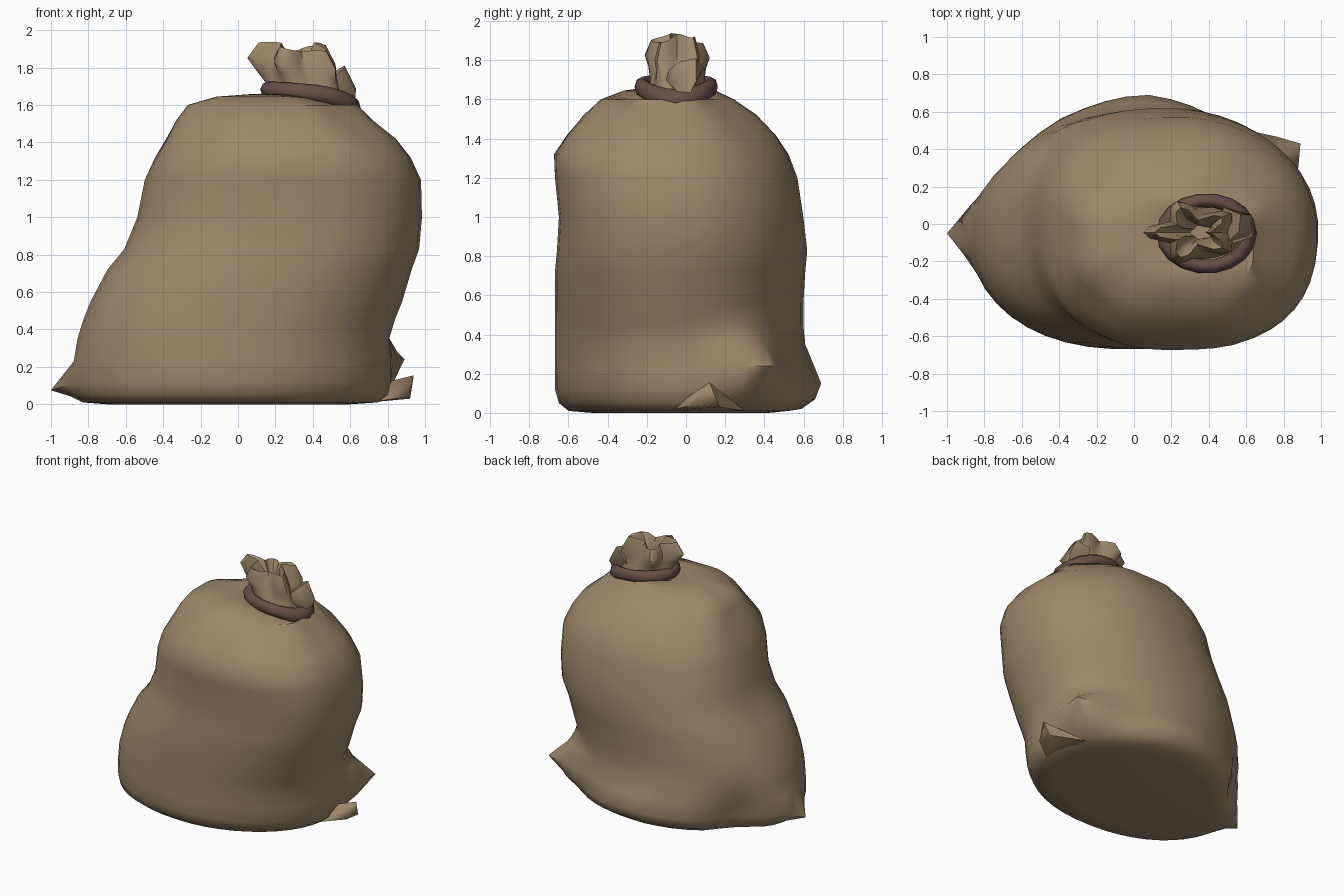
import bpy, bmesh, math
from mathutils import Vector

if "Cube" in bpy.data.objects:
    bpy.data.objects.remove(bpy.data.objects["Cube"])

SIDES = 44


def material(name, rgb):
    m = bpy.data.materials.new(name)
    m.diffuse_color = (*rgb, 1)
    m.use_nodes = True
    m.node_tree.nodes["Principled BSDF"].inputs["Base Color"].default_value = m.diffuse_color
    return m


burlap = material("tan burlap", (0.34, 0.245, 0.147))
cord = material("dark brown cord", (0.135, 0.078, 0.066))


def finish(name, bm, mat, angle=50):
    bmesh.ops.recalc_face_normals(bm, faces=bm.faces)
    me = bpy.data.meshes.new(name)
    bm.to_mesh(me)
    bm.free()
    ob = bpy.data.objects.new(name, me)
    bpy.context.collection.objects.link(ob)
    me.materials.append(mat)
    bpy.ops.object.select_all(action='DESELECT')
    ob.select_set(True)
    bpy.context.view_layer.objects.active = ob
    bpy.ops.object.shade_smooth_by_angle(angle=math.radians(angle))
    return ob


def loft(name, rings, mat, angle=50):
    bm = bmesh.new()
    loops = [[bm.verts.new(p) for p in r] for r in rings]
    for a, b in zip(loops, loops[1:]):
        for i in range(len(a)):
            j = (i + 1) % len(a)
            bm.faces.new((a[i], a[j], b[j], b[i]))
    bm.faces.new(loops[0])
    bm.faces.new(loops[-1])
    return finish(name, bm, mat, angle)


def hull(name, points, mat):
    bm = bmesh.new()
    for p in points:
        bm.verts.new(p)
    bmesh.ops.convex_hull(bm, input=bm.verts)
    loose = [v for v in bm.verts if not v.link_faces]
    bmesh.ops.delete(bm, geom=loose, context='VERTS')
    return finish(name, bm, mat, 70)


def spow(v, e):
    return math.copysign(abs(v) ** e, v)


def pull(rings, target, radius, stretch=1.0, power=1.5):
    """Drag the nearest point of the cloth to the target, with soft falloff."""
    target = Vector(target)
    pts = [p for r in rings for p in r]
    near = min(pts, key=lambda p: (p - target).length).copy()
    move = target - near
    for p in pts:
        d = p - near
        d.z /= stretch
        p += move * max(0, 1 - d.length / radius) ** power
        p.z = max(p.z, 0)


# Sack body: height, left, right, front, back of each ring
profile = [
    (0.00, -0.70, 0.60, -0.48, 0.46),
    (0.01, -0.83, 0.75, -0.60, 0.58),
    (0.05, -0.88, 0.80, -0.65, 0.64),
    (0.12, -0.89, 0.82, -0.67, 0.66),
    (0.23, -0.88, 0.82, -0.67, 0.64),
    (0.35, -0.86, 0.81, -0.67, 0.61),
    (0.45, -0.83, 0.84, -0.67, 0.60),
    (0.55, -0.79, 0.88, -0.67, 0.60),
    (0.72, -0.70, 0.93, -0.67, 0.61),
    (0.83, -0.61, 0.97, -0.66, 0.62),
    (1.00, -0.54, 0.985, -0.65, 0.60),
    (1.20, -0.50, 0.98, -0.67, 0.57),
    (1.32, -0.45, 0.93, -0.68, 0.53),
    (1.42, -0.40, 0.86, -0.62, 0.47),
    (1.52, -0.35, 0.74, -0.54, 0.38),
    (1.60, -0.29, 0.66, -0.45, 0.26),
    (1.645, -0.13, 0.62, -0.33, 0.16),
    (1.66, 0.08, 0.58, -0.22, 0.12),
    (1.62, 0.22, 0.54, -0.17, 0.07),
]
# Corner fullness low and high: (right?, back?) -> exponents
corners = {(True, True): (2.2, 2.0), (False, True): (1.55, 2.4),
           (False, False): (2.2, 2.4), (True, False): (1.9, 2.45)}
rings = []
for z, xl, xr, yf, yb in profile:
    cx, cy = (xl + xr) / 2, (yf + yb) / 2
    pleat = 0.05 * max(0, min(1, (z - 1.25) / 0.3))
    ring = []
    for i in range(SIDES):
        t = 2 * math.pi * (i + 0.5) / SIDES
        c, s = math.cos(t), math.sin(t)
        low, high = corners[(c > 0, s > 0)]
        n = low + (high - low) * min(1, z / 0.8)
        if z > 1.3:
            n = max(2.0, n - 1.2 * (z - 1.3))
        k = 1 - pleat * (0.5 - 0.5 * math.cos(8 * t + 2 * z))
        x = cx + k * (xr - xl) / 2 * spow(c, 2 / n)
        y = cy + k * (yb - yf) / 2 * spow(s, 2 / n)
        drop = max(0, x - 0.3) * 0.24 if z > 1.61 else 0
        ring.append(Vector((x, y, z - drop)))
    rings.append(ring)
# Sag, folds and pinched corners pulled out of the cloth
pull(rings, (-0.64, 0.27, 0.12), 0.28, 1.0, 1.0)     # dent beside the left corner
pull(rings, (-1.00, -0.05, 0.075), 0.20, 0.5)        # left corner
pull(rings, (0.08, 0.69, 0.15), 0.40, 0.5, 1.0)      # low back bulge
pull(rings, (0.89, 0.43, 0.24), 0.32, 0.7, 1.2)      # back right fold
loft("sack_body", rings, burlap, 60)

# Small pinched corner low on the right
hull("right_corner", [(0.94, 0.12, 0.155), (0.92, 0.17, 0.03), (0.91, 0.04, 0.04),
                      (0.76, 0.05, 0.11), (0.70, 0.30, 0.01), (0.70, -0.10, 0.01)], burlap)

# Gathered mouth: flared star pleats, folding back inside at the top
mouth = [  # height, centre x, radius x, radius y, pleat depth
    (1.60, 0.38, 0.20, 0.15, 0.03),
    (1.70, 0.36, 0.20, 0.145, 0.08),
    (1.78, 0.33, 0.235, 0.155, 0.16),
    (1.84, 0.31, 0.26, 0.175, 0.22),
    (1.92, 0.31, 0.20, 0.14, 0.26),
    (1.86, 0.32, 0.13, 0.08, 0.26),
    (1.74, 0.36, 0.06, 0.04, 0.10),
]
rings = []
for z, cx, rx, ry, d in mouth:
    ring = []
    for i in range(30):
        t = 2 * math.pi * i / 30
        k = 1 - d + d * math.cos(5 * (t - math.pi))
        x = cx + rx * k * math.cos(t)
        lift = d * (0.1 * math.sin(2 * t + 1) - 0.03)
        if z > 1.75:                              # rim sinks towards the right
            lift -= 0.35 * max(0, x - 0.42)
        ring.append((x, -0.045 + ry * k * math.sin(t), z + lift))
    rings.append(ring)
loft("sack_mouth", rings, burlap, 50)

# Loose tuck of cloth beside the mouth
hull("mouth_tuck", [(0.57, 0.05, 1.81), (0.56, -0.04, 1.79), (0.63, 0.05, 1.69),
                    (0.63, -0.07, 1.67), (0.48, -0.12, 1.72), (0.48, 0.09, 1.76),
                    (0.45, 0.0, 1.60), (0.62, 0.0, 1.58)], burlap)

# Cord tied around the neck, drooping to the right
bpy.ops.mesh.primitive_torus_add(major_segments=18, minor_segments=8, major_radius=0.225,
                                 minor_radius=0.047, location=(0.39, -0.05, 1.665),
                                 rotation=(0, math.radians(4), 0))
tie = bpy.context.object
tie.name = "neck_cord"
tie.scale = (1, 0.79, 1)
for v in tie.data.vertices:
    v.co.z -= 0.055 * (max(0, v.co.x) / 0.25) ** 2
tie.data.materials.append(cord)
bpy.ops.object.shade_smooth_by_angle(angle=math.radians(50))
